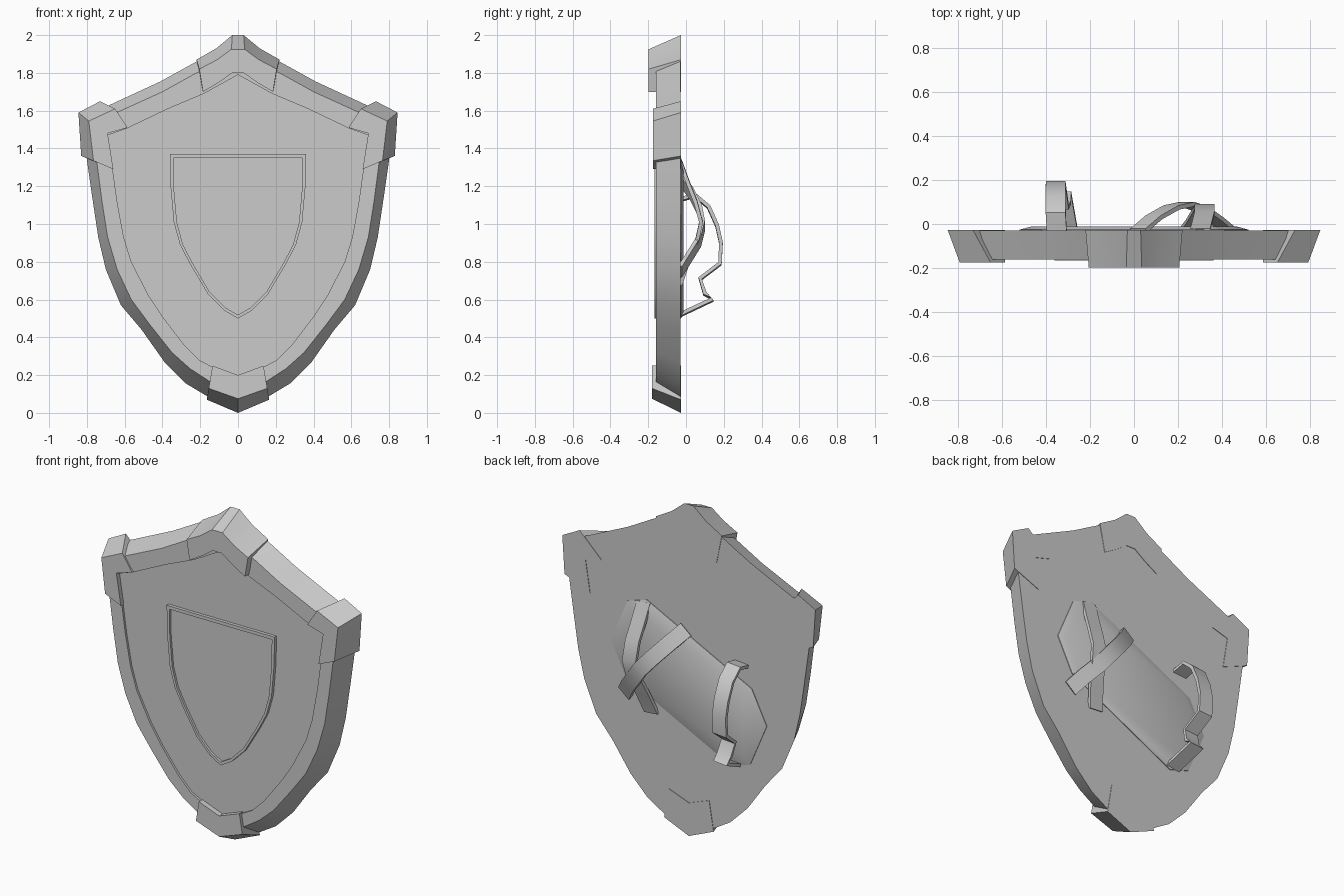
import bpy, bmesh, math
from mathutils import Vector

if "Cube" in bpy.data.objects:
    bpy.data.objects.remove(bpy.data.objects["Cube"], do_unlink=True)

grey = bpy.data.materials.new("plain_grey")
grey.use_nodes = True
grey.diffuse_color = (0.6, 0.6, 0.6, 1)
grey.node_tree.nodes["Principled BSDF"].inputs["Base Color"].default_value = grey.diffuse_color


def loft(name, rings):
    """Bridge rings of points into a closed, capped solid."""
    bm = bmesh.new()
    loops = [[bm.verts.new(p) for p in ring] for ring in rings]
    count = len(loops[0])
    for a, b in zip(loops, loops[1:]):
        for i in range(count):
            j = (i + 1) % count
            bm.faces.new((a[i], a[j], b[j], b[i]))
    bm.faces.new(loops[0])
    bm.faces.new(loops[-1])
    bmesh.ops.recalc_face_normals(bm, faces=bm.faces)
    mesh = bpy.data.meshes.new(name)
    bm.to_mesh(mesh)
    bm.free()
    obj = bpy.data.objects.new(name, mesh)
    bpy.context.collection.objects.link(obj)
    mesh.materials.append(grey)
    bpy.ops.object.select_all(action="DESELECT")
    obj.select_set(True)
    bpy.context.view_layer.objects.active = obj
    bpy.ops.object.shade_smooth_by_angle(angle=math.radians(30))
    return obj


def mirrored(half):
    """Complete a half outline, skipping points that lie on the centre line."""
    return half + [(-x, z) for x, z in reversed(half) if x > 0]


def at_depth(outline, y):
    return [Vector((x, y, z)) for x, z in outline]


# Shield body: back edge, front edge and inner edge of the rim
back_edge = mirrored([(0, 1.96), (.22, 1.86), (.41, 1.755), (.68, 1.63), (.82, 1.57),
                      (.8, 1.34), (.77, 1.13), (.74, .93), (.7, .76), (.62, .57),
                      (.51, .44), (.39, .27), (.275, .155), (.15, .08), (0, .02)])
front_edge = mirrored([(0, 1.88), (.22, 1.8), (.4, 1.7), (.62, 1.6), (.77, 1.53),
                       (.745, 1.31), (.72, 1.12), (.69, .93), (.64, .76), (.565, .6),
                       (.465, .465), (.35, .32), (.255, .235), (.14, .16), (0, .1)])
panel_edge = mirrored([(0, 1.79), (.18, 1.69), (.37, 1.61), (.59, 1.505), (.69, 1.47),
                       (.665, 1.3), (.64, 1.12), (.605, .93), (.565, .8), (.475, .625),
                       (.4, .51), (.285, .36), (.205, .28), (.13, .24), (0, .19)])
loft("shield_body", [at_depth(back_edge, -.03), at_depth(front_edge, -.16),
                     at_depth(panel_edge, -.16), at_depth(panel_edge, -.147)])

# Small raised shield outline on the front panel
crest = mirrored([(0, 1.37), (.36, 1.37), (.357, 1.2), (.34, 1.01), (.307, .89),
                  (.255, .79), (.16, .63), (.07, .54), (0, .5)])
crest_inner = [(x * .95, .93 + (z - .93) * .955) for x, z in crest]
loft("front_crest", [at_depth(crest, -.14), at_depth(crest, -.166),
                     at_depth(crest_inner, -.166), at_depth(crest_inner, -.152)])


def clasp(name, stations, front, side=1):
    """Metal cap on the rim; each station is outer, front and inner point."""
    rings = []
    for outer, edge, inner in stations:
        profile = [(outer, -.027), (edge, front), (inner, front), (inner, -.027)]
        rings.append([Vector((x * side, y, z)) for (x, z), y in profile])
    loft(name, rings)


def mirror_stations(half):
    flipped = [[(-x, z) for x, z in s] for s in reversed(half) if s[0][0] > 0]
    return half + flipped


# Rim clasps
clasp("top_clasp", mirror_stations([
    [(.22, 1.87), (.205, 1.82), (.185, 1.7)],
    [(.115, 1.93), (.11, 1.87), (.1, 1.75)],
    [(.03, 2), (.035, 1.925), (.03, 1.8)]]), -.198)
clasp("bottom_clasp", mirror_stations([
    [(.165, .07), (.155, .13), (.135, .25)],
    [(0, 0), (0, .075), (0, .2)]]), -.18)
for side, label in ((1, "left"), (-1, "right")):
    clasp(label + "_corner_clasp", [
        [(.73, 1.65), (.65, 1.61), (.585, 1.51)],
        [(.845, 1.59), (.79, 1.545), (.69, 1.48)],
        [(.83, 1.36), (.765, 1.335), (.66, 1.29)]], -.175, side)

# Forearm pad on the back, symmetric about its own centre
centre = Vector((0, .925))
half_pad = [Vector(p) for p in ((.28, 1.35), (.41, 1.31), (.52, 1.05), (.42, .85))]
pad = half_pad + [centre * 2 - p for p in half_pad]
pad_top = [centre + (p - centre) * .9 for p in pad]
loft("arm_pad", [at_depth(pad, -.04), at_depth(pad, -.026), at_depth(pad_top, -.012)])


def strap(name, path, width=.09, thickness=.02):
    """Flat band following a path, lying across its overall direction."""
    path = [Vector(p) for p in path]
    across = (path[-1] - path[0]).cross(Vector((0, 1, 0))).normalized()
    rings = []
    for i, p in enumerate(path):
        along = path[min(i + 1, len(path) - 1)] - path[max(i - 1, 0)]
        out = across.cross(along).normalized() * thickness / 2
        w = across * width / 2
        rings.append([p + w + out, p - w + out, p - w - out, p + w - out])
    loft(name, rings)


# Crossed arm straps
strap("upright_strap", [(.3, -.03, 1.33), (.31, .01, 1.22), (.32, .05, 1.12),
                        (.32, .08, 1.01), (.31, .06, .92), (.28, .01, .8), (.25, -.03, .68)])
strap("diagonal_strap", [(.02, -.03, 1.24), (.09, .03, 1.16), (.17, .075, 1.07),
                         (.24, .09, .99), (.3, .07, .91), (.37, .02, .83), (.43, -.03, .75)])

# Hand grip with a buckled lower end
strap("hand_grip", [(-.35, -.03, 1.13), (-.355, .05, 1.15), (-.355, .12, 1.09),
                    (-.355, .165, .99), (-.355, .185, .9), (-.355, .18, .79),
                    (-.34, .075, .71), (-.33, .1, .63), (-.33, .14, .6), (-.3, -.03, .52)])
